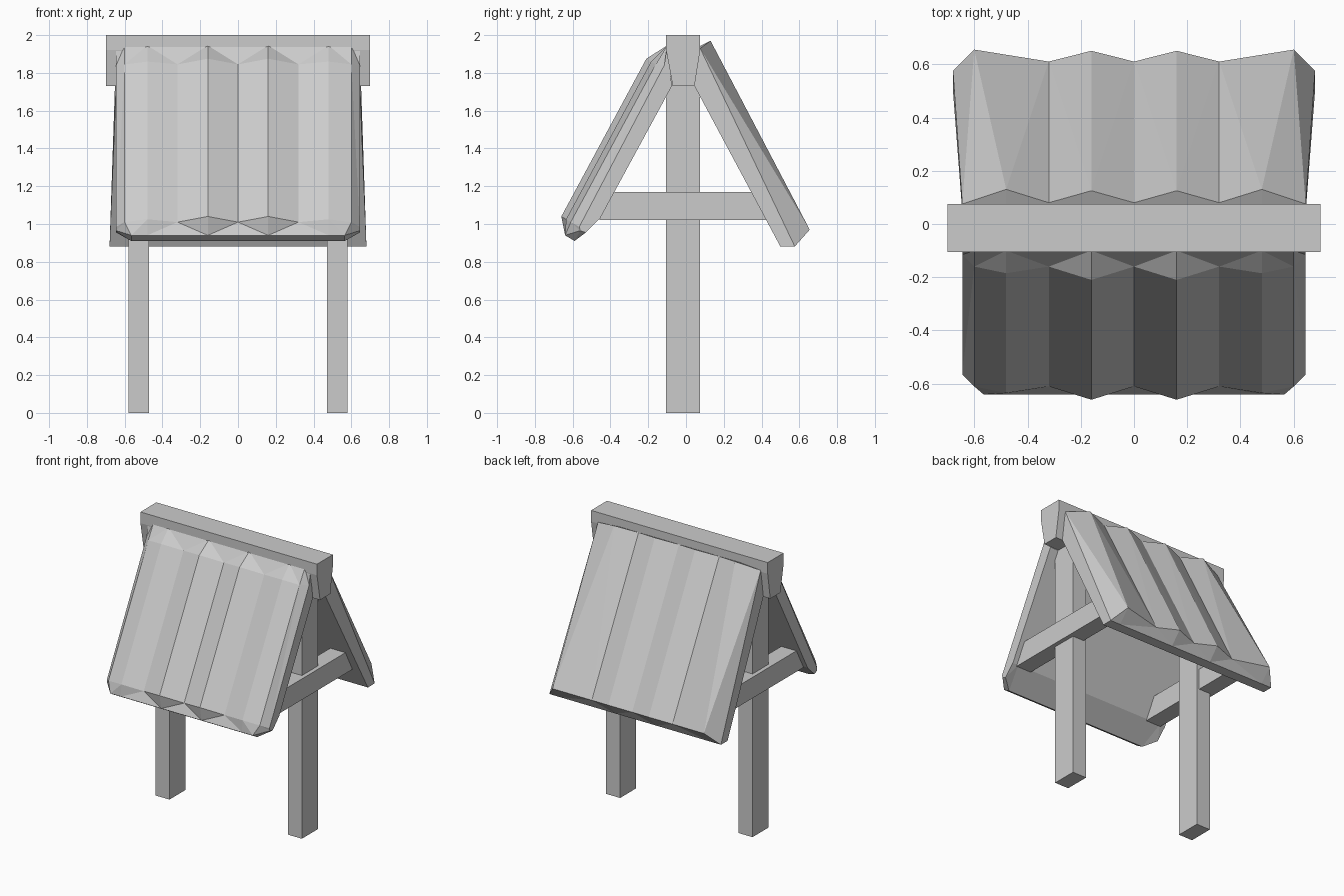
import bpy, bmesh

if "Cube" in bpy.data.objects:
    bpy.data.objects.remove(bpy.data.objects["Cube"])


def finish(name, bm):
    bmesh.ops.remove_doubles(bm, verts=bm.verts, dist=0.0005)
    bmesh.ops.dissolve_degenerate(bm, edges=bm.edges, dist=0.0005)
    bmesh.ops.recalc_face_normals(bm, faces=bm.faces)
    me = bpy.data.meshes.new(name)
    bm.to_mesh(me)
    bm.free()
    ob = bpy.data.objects.new(name, me)
    bpy.context.collection.objects.link(ob)
    return ob


def loft(name, rings):
    """Skin a row of closed rings (same point count) and cap both ends."""
    bm = bmesh.new()
    rows = [[bm.verts.new(p) for p in ring] for ring in rings]
    n = len(rows[0])
    skin = []
    for a, b in zip(rows, rows[1:]):
        for i in range(n):
            j = (i + 1) % n
            skin.append(bm.faces.new((a[i], a[j], b[j], b[i])))
    bm.faces.new(rows[0])
    bm.faces.new(rows[-1])
    bmesh.ops.triangulate(bm, faces=skin, quad_method='SHORT_EDGE')
    return finish(name, bm)


def prism(name, profile, x0, x1):
    return loft(name, [[(x, y, z) for y, z in profile] for x in (x0, x1)])


def mirrored(half):
    """half runs from the centre ring outwards to +x."""
    left = [[(-x, y, z) for x, y, z in ring] for ring in half[:0:-1]]
    return left + half


# Posts and cross braces
for side, s in (("left", -1), ("right", 1)):
    prism(side + "_post", [(-.105, 0), (.075, 0), (.075, 1.78), (-.105, 1.78)],
          s * .47, s * .58)
    prism(side + "_brace", [(-.46, 1.02), (.44, 1.02), (.36, 1.17), (-.39, 1.17)],
          s * .49, s * .61)

# Ridge beam, narrowing towards the bottom
prism("ridge_beam", [(-.105, 2), (.075, 2), (.075, 1.92), (.045, 1.73),
                     (-.07, 1.73), (-.105, 1.92)], -.70, .70)


# Front roof: thick ribbed slab with chamfered corners
def front_ring(x, low, x_out=None, x_bot=None):
    xo, xb = x_out or x, x_bot or x
    return [(x, -.075, 1.73), (x, -.455, 1.03), (xb, -.59, .91), (xb, -.64, .94),
            (xo, -.66 + .05 * low, 1.04 - .03 * low),
            (xo, -.21 + .05 * low, 1.875 - .03 * low), (x, -.10, 1.945)]


front = [front_ring(x, low) for x, low in
         ((0, 1), (.16, 0), (.32, 1), (.48, .5))]
front.append(front_ring(.6, 1, .6, .565))
front.append([(.645, y, z) for y, z in
              ((-.075, 1.73), (-.455, 1.03), (-.53, .955), (-.56, .965),
               (-.565, .985), (-.115, 1.84), (-.10, 1.945))])
loft("front_roof", mirrored(front))


# Back roof: ribbed slab flaring out towards the eave
def back_ring(x, low, x_bot=None):
    xb = x_bot or x
    return [(x, .045, 1.73), (xb, .50, .88), (xb, .575, .88),
            (xb, .655 - .045 * low, .97 - .025 * low),
            (x, .13 - .05 * low, 1.97 - .025 * low), (x, .05, 1.93)]


back = [back_ring(x, low) for x, low in ((0, 1), (.16, .1), (.32, 1))]
back.append(back_ring(.48, 0, .6))
back.append([(.645, .045, 1.73), (.68, .50, .88), (.68, .575, .88),
             (.68, .576, .881), (.645, .075, 1.93), (.645, .05, 1.93)])
loft("back_roof", mirrored(back))
